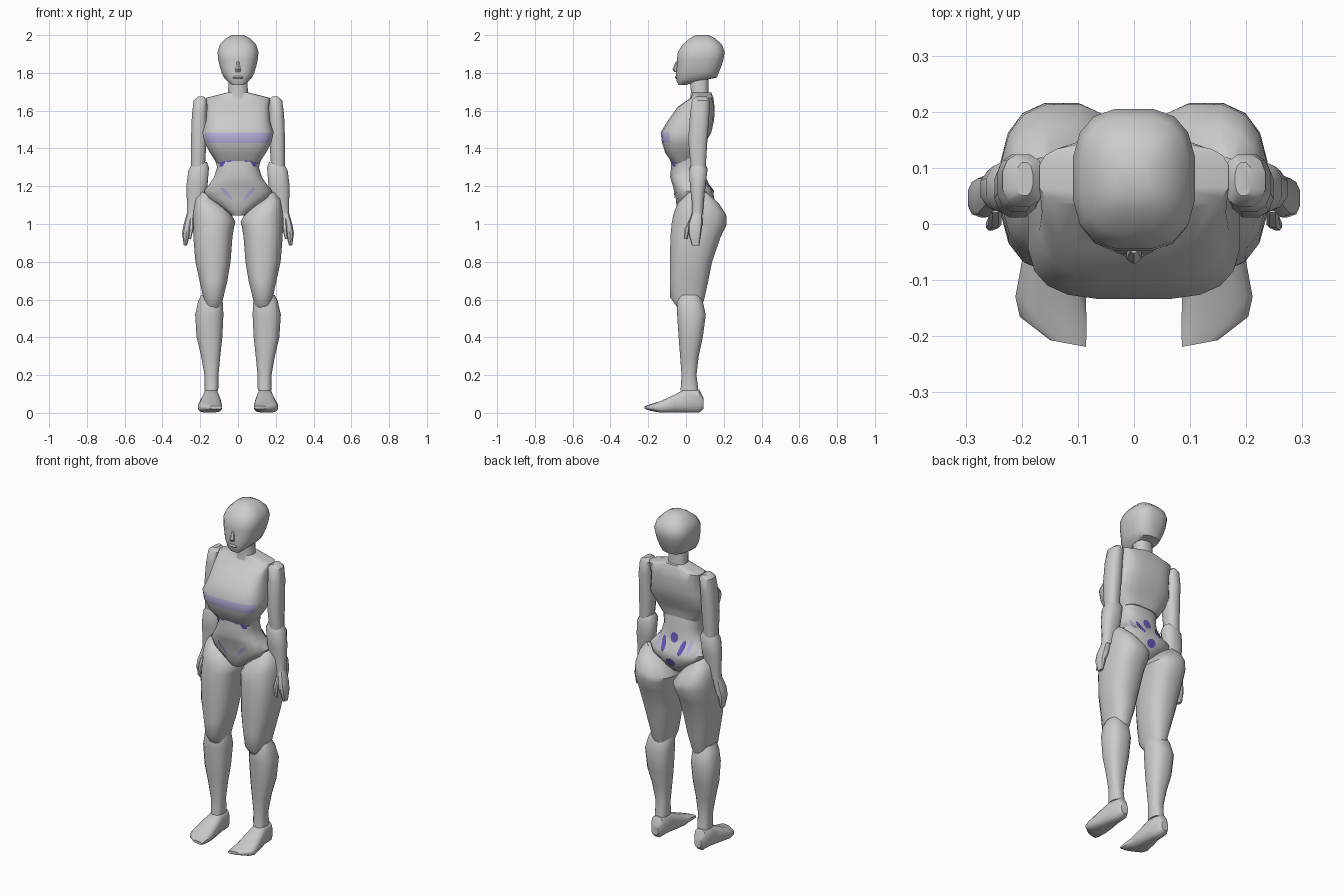
import bpy, bmesh, math
from mathutils import Vector
from mathutils.bvhtree import BVHTree


def mat(name, rgb):
    m = bpy.data.materials.new(name)
    m.diffuse_color = (*rgb, 1)
    return m


GREY = mat("light_grey", (0.6, 0.6, 0.6))
PURPLE = mat("purple", (0.13, 0.10, 0.5))
LAVENDER = mat("lavender", (0.47, 0.43, 0.72))


def finish(name, bm, mats, mirror=False, angle=40):
    bmesh.ops.recalc_face_normals(bm, faces=bm.faces)
    me = bpy.data.meshes.new(name)
    bm.to_mesh(me)
    bm.free()
    ob = bpy.data.objects.new(name, me)
    bpy.context.collection.objects.link(ob)
    for m in mats:
        me.materials.append(m)
    if mirror:
        ob.modifiers.new("mirror", 'MIRROR')
    bpy.ops.object.select_all(action='DESELECT')
    bpy.context.view_layer.objects.active = ob
    ob.select_set(True)
    bpy.ops.object.shade_smooth_by_angle(angle=math.radians(angle))
    return ob


def loft(name, rows, n=16, p=0.8, mirror=False, along_y=False, mats=(GREY,), rule=None):
    """Rows: (position, x0, x1, v0, v1, tilt across x, tilt across v)."""
    bm = bmesh.new()
    rings = []
    for row in rows:
        t, x0, x1, v0, v1, tx, tv = (*row, 0, 0)[:7]
        ring = []
        for i in range(n):
            a = 2 * math.pi * (i + 0.5) / n
            c, s = math.cos(a), math.sin(a)
            c = math.copysign(abs(c) ** p, c)
            s = math.copysign(abs(s) ** p, s)
            x, v = (x0 + x1) / 2 + c * (x1 - x0) / 2, (v0 + v1) / 2 + s * (v1 - v0) / 2
            w = t + tx * c + tv * s
            ring.append(bm.verts.new((x, w, v) if along_y else (x, v, w)))
        rings.append(ring)
    for a, b in zip(rings, rings[1:]):
        for i in range(n):
            j = (i + 1) % n
            bm.faces.new((a[i], a[j], b[j], b[i]))
    bm.faces.new(rings[0])
    bm.faces.new(rings[-1])
    if rule:
        bm.normal_update()
        for f in bm.faces:
            f.material_index = rule(f.calc_center_median())
    return finish(name, bm, mats, mirror)


def centred(rows):
    return [(r[0], -r[1], r[1], r[2], r[3], 0, *r[4:]) for r in rows]


# Head and face
loft("head", centred([
    (1.735, .03, -.04, .0), (1.755, .055, -.05, .06), (1.775, .075, -.052, .165),
    (1.80, .087, -.055, .175), (1.83, .097, -.05, .187), (1.87, .106, -.05, .2),
    (1.91, .11, -.045, .207), (1.95, .097, -.02, .192), (1.983, .065, .02, .155),
    (2.0, .03, .05, .12)]), p=0.72)
loft("nose", centred([(1.805, .014, -.062, -.03), (1.82, .015, -.072, -.03),
                      (1.86, .007, -.053, -.03)]), n=6)
loft("lips", centred([(1.768, .025, -.053, -.03), (1.775, .03, -.06, -.03),
                      (1.784, .025, -.055, -.03)]), n=8)
loft("neck", centred([(1.66, .06, .02, .125), (1.70, .054, .025, .12),
                      (1.79, .05, .015, .12)]), n=12)

# Chest with a coloured band across the front
loft("chest", centred([
    (1.335, .115, -.06, .09, .03), (1.385, .152, -.11, .095, .01),
    (1.43, .178, -.128, .105), (1.485, .19, -.135, .135), (1.55, .17, -.095, .15),
    (1.62, .165, -.045, .152), (1.668, .17, .025, .145), (1.695, .06, .03, .135)]),
    n=20, p=0.6, mats=(GREY, LAVENDER),
    rule=lambda c: int(1.43 < c.z < 1.485 and c.y < -.09))

# Waist and hips
hips = loft("hips", centred([
    (1.045, .035, -.03, .10), (1.08, .08, -.05, .13), (1.135, .165, -.055, .15),
    (1.175, .182, -.062, .145), (1.215, .15, -.075, .115), (1.25, .127, -.085, .105),
    (1.30, .112, -.08, .10), (1.37, .13, -.08, .085)]), n=20, p=0.75)

# Arms
loft("upper_arm", [
    (1.675, .18, .21, .05, .11), (1.655, .16, .235, .03, .125), (1.58, .165, .245, .02, .125),
    (1.45, .165, .25, .01, .115), (1.29, .175, .25, .025, .105)], n=12, mirror=True)
loft("forearm", [
    (1.32, .165, .25, .03, .10, -.01), (1.29, .152, .265, .015, .115, -.01),
    (1.2, .16, .275, .02, .105), (1.12, .178, .272, .03, .095),
    (1.05, .21, .272, .03, .09)], n=12, mirror=True)
loft("hand", [
    (1.07, .225, .268, .035, .085), (1.0, .238, .288, .012, .087),
    (.95, .252, .297, .012, .08), (.885, .27, .287, .032, .07)], n=10, mirror=True)
loft("thumb", [
    (1.03, .235, .258, .02, .05), (.975, .235, .26, -.008, .02),
    (.92, .248, .264, -.012, .008)], n=8, mirror=True)

# Legs
loft("thigh", [
    (1.135, .07, .195, .0, .125, .04), (1.09, .03, .225, -.05, .18, .045),
    (1.04, .012, .238, -.07, .215, .03), (1.0, .018, .24, -.078, .218, .01),
    (.93, .028, .238, -.085, .185), (.8, .038, .227, -.086, .14),
    (.7, .055, .205, -.086, .12), (.61, .077, .185, -.085, .10),
    (.55, .09, .175, -.04, .08)], mirror=True)
loft("shin", [
    (.625, .1, .195, -.035, .07), (.59, .08, .212, -.05, .09), (.52, .076, .228, -.048, .106),
    (.4, .082, .22, -.04, .09), (.3, .093, .196, -.032, .068), (.2, .103, .178, -.024, .056),
    (.14, .103, .177, -.028, .064), (.118, .105, .177, -.03, .066)], mirror=True)
loft("foot", [
    (.092, .12, .165, .02, .08), (.07, .105, .18, .0, .125), (.0, .1, .185, .0, .13),
    (-.06, .09, .2, .0, .098), (-.13, .084, .213, .0, .065),
    (-.18, .083, .205, .01, .047, .015), (-.213, .085, .15, .02, .037, .006)],
    n=12, p=0.7, mirror=True, along_y=True)

# Thin coloured patches laid on the waist and hips
tree = BVHTree.FromObject(hips, bpy.context.evaluated_depsgraph_get())


def patch(name, x, z, w, h, side, material, lean=0.0, mirror=False, n=8):
    bm = bmesh.new()
    pts = []
    for k in [None] + list(range(n)):
        r = 0 if k is None else 1
        a = 2 * math.pi * (k or 0) / n
        dz = r * h * math.sin(a)
        px, pz = x + r * w * math.cos(a) + lean * dz, z + dz
        hit = tree.ray_cast(Vector((px, side, pz)), Vector((0, -side, 0)))[0]
        if hit is None:
            bm.free()
            return
        pts.append(bm.verts.new((px, hit.y + side * .005, pz)))
    for k in range(n):
        bm.faces.new((pts[0], pts[1 + k], pts[1 + (k + 1) % n]))
    finish(name, bm, [material], mirror)


patch("front_mark_centre", 0, 1.348, .02, .026, -1, PURPLE, n=6)
patch("front_mark_inner", .045, 1.348, .014, .022, -1, PURPLE, mirror=True, n=6)
patch("front_mark_outer", .08, 1.335, .017, .034, -1, PURPLE, -.3, True, n=6)
patch("front_hip_mark", .06, 1.16, .014, .035, -1, LAVENDER, .8, True)
patch("back_mark_centre", 0, 1.25, .026, .03, 1, PURPLE)
patch("back_mark_side", .06, 1.205, .015, .042, 1, PURPLE, .2, True)
patch("back_mark_outer", .1, 1.215, .011, .04, 1, LAVENDER, 0, True)
patch("back_mark_low", 0, 1.115, .03, .025, 1, PURPLE)
